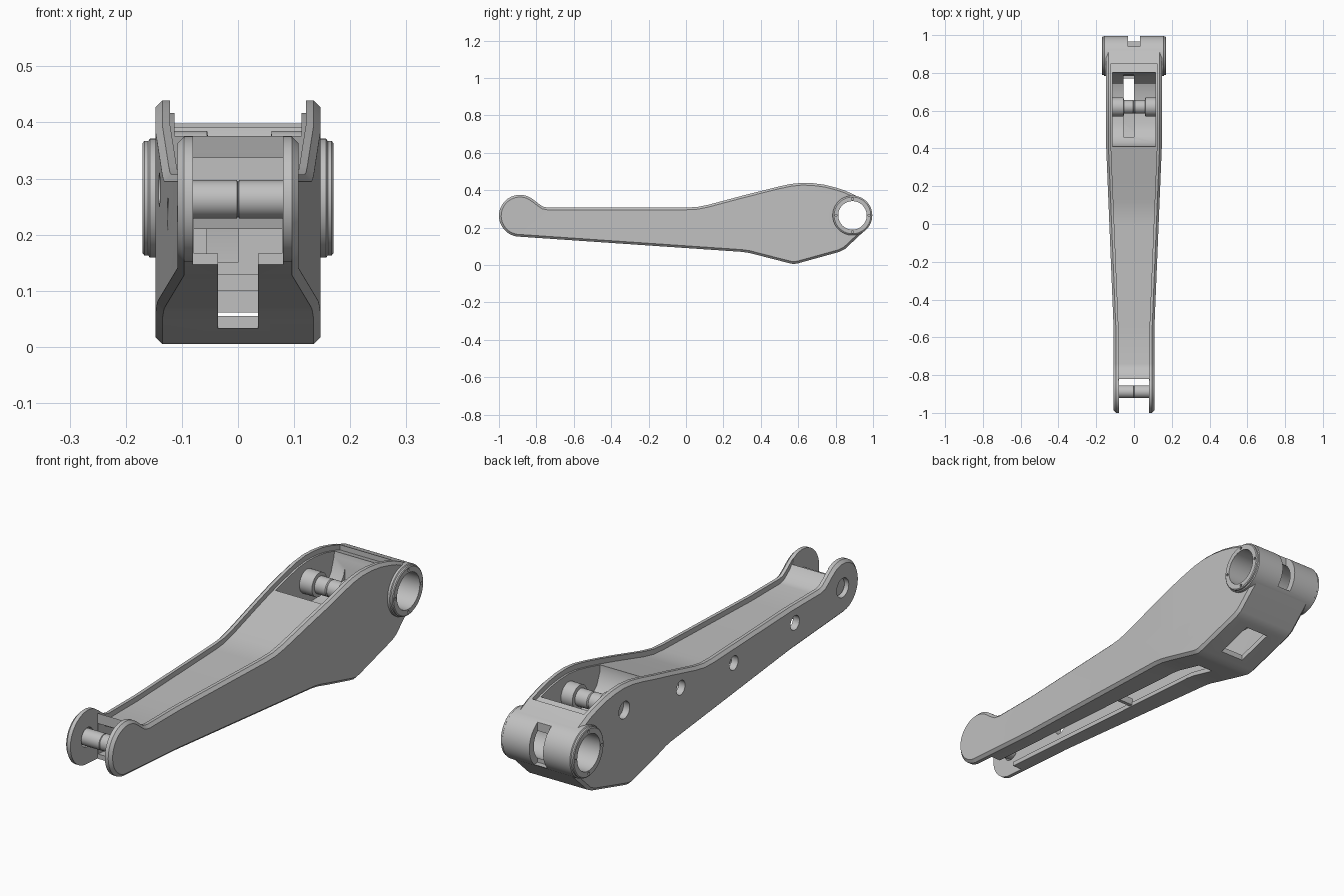
import bpy, bmesh
from math import sin, cos, pi, radians
from mathutils import Vector

cube = bpy.data.objects.get("Cube")
if cube:
    bpy.data.objects.remove(cube, do_unlink=True)

grey = bpy.data.materials.new("metal grey")
grey.use_nodes = True
grey.diffuse_color = (0.53, 0.53, 0.53, 1)
grey.node_tree.nodes["Principled BSDF"].inputs["Base Color"].default_value = (0.53, 0.53, 0.53, 1)


def make_object(name, bm):
    bmesh.ops.recalc_face_normals(bm, faces=bm.faces)
    mesh = bpy.data.meshes.new(name)
    bm.to_mesh(mesh)
    bm.free()
    mesh.materials.append(grey)
    obj = bpy.data.objects.new(name, mesh)
    bpy.context.collection.objects.link(obj)
    return obj


def half_width(y):
    t = min(max((y + 0.55) / 0.95, 0), 1)
    return 0.108 + 0.039 * t


def prism(name, outline, wall=0.0):
    """Side outline (y, z) extruded across x, following the arm's taper."""
    bm = bmesh.new()
    face = bm.faces.new([bm.verts.new((-1, y, z)) for y, z in outline])
    moved = bmesh.ops.extrude_face_region(bm, geom=[face])["geom"]
    for v in moved:
        if isinstance(v, bmesh.types.BMVert):
            v.co.x = 1
    for y in (-0.55, 0.4):
        bmesh.ops.bisect_plane(bm, geom=bm.verts[:] + bm.edges[:] + bm.faces[:],
                               plane_co=(0, y, 0), plane_no=(0, 1, 0))
    for v in bm.verts:
        v.co.x *= half_width(v.co.y) - wall
    return make_object(name, bm)


def box(name, lo, hi):
    bm = bmesh.new()
    bmesh.ops.create_cube(bm, size=1)
    lo, hi = Vector(lo), Vector(hi)
    for v in bm.verts:
        v.co = (lo + hi) / 2 + v.co * (hi - lo)
    return make_object(name, bm)


def lathe(name, profile, y, z, sides=48):
    """Turned part along x from (x, radius) steps."""
    bm = bmesh.new()
    rings = [[bm.verts.new((x, y + r * cos(2 * pi * i / sides), z + r * sin(2 * pi * i / sides)))
              for i in range(sides)] for x, r in profile]
    for a, b in zip(rings, rings[1:]):
        for i in range(sides):
            j = (i + 1) % sides
            bm.faces.new((a[i], a[j], b[j], b[i]))
    bm.faces.new(rings[0])
    bm.faces.new(rings[-1])
    return make_object(name, bm)


def bake(obj):
    """Apply the modifiers."""
    graph = bpy.context.evaluated_depsgraph_get()
    mesh = bpy.data.meshes.new_from_object(obj.evaluated_get(graph))
    obj.modifiers.clear()
    obj.data = mesh


def combine(obj, other, operation="DIFFERENCE"):
    mod = obj.modifiers.new("combine", "BOOLEAN")
    mod.operation = operation
    mod.solver = "EXACT"
    mod.object = other
    bake(obj)
    bpy.data.objects.remove(other, do_unlink=True)


def arc(centre, radius, start, end, steps):
    angles = [radians(start + (end - start) * i / steps) for i in range(steps + 1)]
    return [(centre[0] + radius * cos(a), centre[1] + radius * sin(a)) for a in angles]


# Side outline of the arm
lug, hub = (-0.888, 0.263), (0.89, 0.265)
top = [(0.85, 0.398), (0.8, 0.414), (0.74, 0.429), (0.68, 0.437), (0.62, 0.439), (0.56, 0.433),
       (0.49, 0.418), (0.3, 0.37), (0.12, 0.322), (0.06, 0.31), (0, 0.307), (-0.74, 0.307),
       (-0.765, 0.312), (-0.79, 0.329), (-0.81, 0.345)]
bottom = [(0.3, 0.07), (0.34, 0.064), (0.55, 0.01), (0.575, 0.005), (0.6, 0.009), (0.82, 0.07),
          (0.85, 0.085)]
arm = prism("arm_body", top + arc(lug, 0.112, 60, 262, 28) + bottom + arc(hub, 0.104, -45, 70, 16))
bevel = arm.modifiers.new("edge", "BEVEL")
bevel.width = 0.012
bevel.segments = 1
bevel.limit_method = "ANGLE"
bevel.angle_limit = radians(40)
bevel.use_clamp_overlap = False
bake(arm)

# Recess between the raised side plates, open along the top
ridge = [(y, z - 0.022) for y, z in top]
combine(arm, prism("recess", [(0.85, 0.6)] + ridge + [(-0.83, 0.352), (-0.83, 0.6)], 0.026))
# Fork gap and hollow inside of the arm
combine(arm, prism("fork_gap", [(-1.1, 0), (-0.82, 0), (-0.82, 0.6), (-1.1, 0.6)], 0.028))
roof = [(y, z - 0.05) for y, z in top if y < 0.35]
combine(arm, prism("hollow", [(0.77, 0.21), (0.4, 0.21), (0.36, 0.34)] + roof
                   + [(-0.9, 0.295), (-0.9, 0.172), (0.33, 0.085), (0.58, 0.027), (0.77, 0.08)], 0.03))
# Rounded pocket for the cross bolt, with a slot and the openings below it
combine(arm, prism("pocket", [(0.41, 0.5), (0.41, 0.35), (0.43, 0.3), (0.47, 0.26), (0.53, 0.24),
                              (0.68, 0.24), (0.74, 0.26), (0.78, 0.31), (0.8, 0.37), (0.82, 0.5)], 0.034))
combine(arm, box("pocket_slot", (-0.055, 0.46, 0.15), (0, 0.79, 0.42)))
combine(arm, box("rear_window", (-0.055, 0.63, -0.05), (0.055, 0.79, 0.13)))
combine(arm, box("belly_slot", (-0.036, -1.1, -0.05), (0.036, 0.46, 0.2)))

# Hub barrel with stepped collars, bore and rear notch
collars = [(0.146, 0.106), (0.157, 0.106), (0.16, 0.102), (0.167, 0.102), (0.17, 0.098)]
steps = [(-x, r) for x, r in reversed(collars)] + collars
combine(arm, lathe("barrel", steps, *hub, sides=64), "UNION")
combine(arm, lathe("bore", [(-0.3, 0.076), (0.3, 0.076)], *hub, sides=64))
combine(arm, box("barrel_notch", (-0.032, 0.94, 0.19), (0.032, 1.1, 0.4)))
for side in (-1, 1):
    for y, z in arc(hub, 0.088, 0, 270, 3):
        combine(arm, lathe("collar_hole", [(side * 0.155, 0.006), (side * 0.2, 0.006)], y, z, 10))

# Bolt holes in the right plate only
for y, z, r in ((0.62, 0.335, 0.036), (0.235, 0.28, 0.03), (-0.14, 0.237, 0.03),
                (-0.57, 0.237, 0.03), (lug[0], lug[1], 0.04)):
    combine(arm, lathe("bolt_hole", [(-0.3, r), (0.031 - half_width(y), r)], y, z, 32))

# Cross bolt, fork pin and inner rib
bolt = lathe("cross_bolt", [(-0.118, 0.05), (-0.055, 0.05), (-0.053, 0.036), (-0.004, 0.036),
                            (0, 0.033), (0.004, 0.036), (0.058, 0.036), (0.06, 0.05), (0.118, 0.05)],
             0.62, 0.335)
pin = lathe("fork_pin", [(-0.092, 0.034), (-0.002, 0.034), (0, 0.031), (0.002, 0.034), (0.085, 0.034)],
            lug[0], lug[1])
box("belly_rib", (-0.04, -0.07, 0.1), (0.04, -0.055, 0.13))

# Smooth curved faces, sharp edges
for obj in (arm, bolt, pin):
    bpy.ops.object.select_all(action="DESELECT")
    obj.select_set(True)
    bpy.context.view_layer.objects.active = obj
    bpy.ops.object.shade_smooth_by_angle(angle=radians(30))
